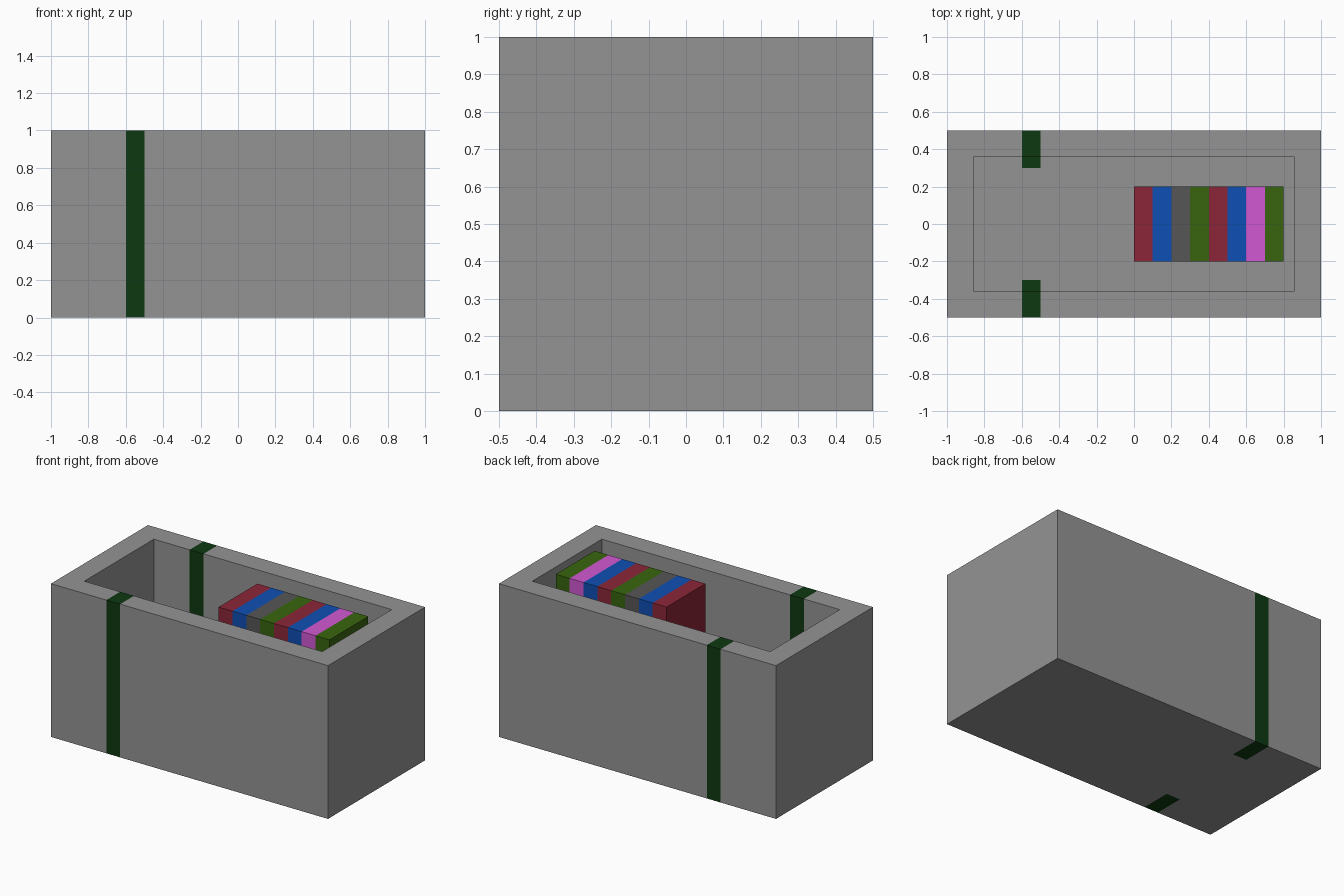
import bpy, bmesh
from mathutils import Matrix, Vector

cube = bpy.data.objects.get("Cube")
if cube:
    bpy.data.objects.remove(cube, do_unlink=True)


def material(name, rgb):
    """Flat material from an sRGB 0-255 colour."""
    lin = []
    for c in rgb:
        c /= 255
        lin.append(c / 12.92 if c <= 0.04045 else ((c + 0.055) / 1.055) ** 2.4)
    m = bpy.data.materials.new(name)
    m.use_nodes = True
    m.diffuse_color = (*lin, 1)
    m.node_tree.nodes["Principled BSDF"].inputs["Base Color"].default_value = (*lin, 1)
    return m


STONE = material("stone grey", (148, 148, 148))
STRIPE = material("dark green", (13, 57, 17))
CRIMSON = material("crimson", (139, 38, 56))
BLUE = material("blue", (15, 79, 181))
CHARCOAL = material("charcoal", (86, 86, 86))
OLIVE = material("olive green", (57, 101, 15))
PINK = material("orchid pink", (210, 88, 210))


def box_bmesh(lo, hi):
    lo, hi = Vector(lo), Vector(hi)
    bm = bmesh.new()
    bmesh.ops.create_cube(bm, size=1, matrix=Matrix.Translation((lo + hi) / 2)
                          @ Matrix.Diagonal((*(hi - lo), 1)))
    return bm


def finish(name, bm, mats):
    bmesh.ops.recalc_face_normals(bm, faces=bm.faces)
    me = bpy.data.meshes.new(name)
    bm.to_mesh(me)
    bm.free()
    for m in mats:
        me.materials.append(m)
    ob = bpy.data.objects.new(name, me)
    bpy.context.collection.objects.link(ob)
    return ob


WALL, FLOOR = 0.2, 0.2

# Open crate: inset the top face and push it down to the floor
bm = box_bmesh((-1, -0.5, 0), (1, 0.5, 1))
top = max(bm.faces, key=lambda f: f.calc_center_median().z)
bmesh.ops.inset_region(bm, faces=[top], thickness=WALL)
well = bmesh.ops.extrude_discrete_faces(bm, faces=[top])["faces"][0]
bmesh.ops.translate(bm, verts=well.verts, vec=(0, 0, FLOOR - 1))

# Cut the band around both long walls and colour it
for co, no in (((-0.6, 0, 0), (1, 0, 0)), ((-0.5, 0, 0), (1, 0, 0)),
               ((0, -0.3, 0), (0, 1, 0)), ((0, 0.3, 0), (0, 1, 0))):
    bmesh.ops.bisect_plane(bm, geom=bm.verts[:] + bm.edges[:] + bm.faces[:],
                           dist=1e-4, plane_co=co, plane_no=no)
for f in bm.faces:
    c = f.calc_center_median()
    f.material_index = int(-0.6 < c.x < -0.5 and abs(c.y) > 0.29)
finish("crate", bm, [STONE, STRIPE])

# Row of upright books packed against one end
row = [CRIMSON, BLUE, CHARCOAL, OLIVE, CRIMSON, BLUE, PINK, OLIVE]
for i, mat in enumerate(row):
    x = i * 0.1
    finish(f"book_{i + 1}", box_bmesh((x, -0.2, FLOOR), (x + 0.1, 0.2, 1)), [mat])
